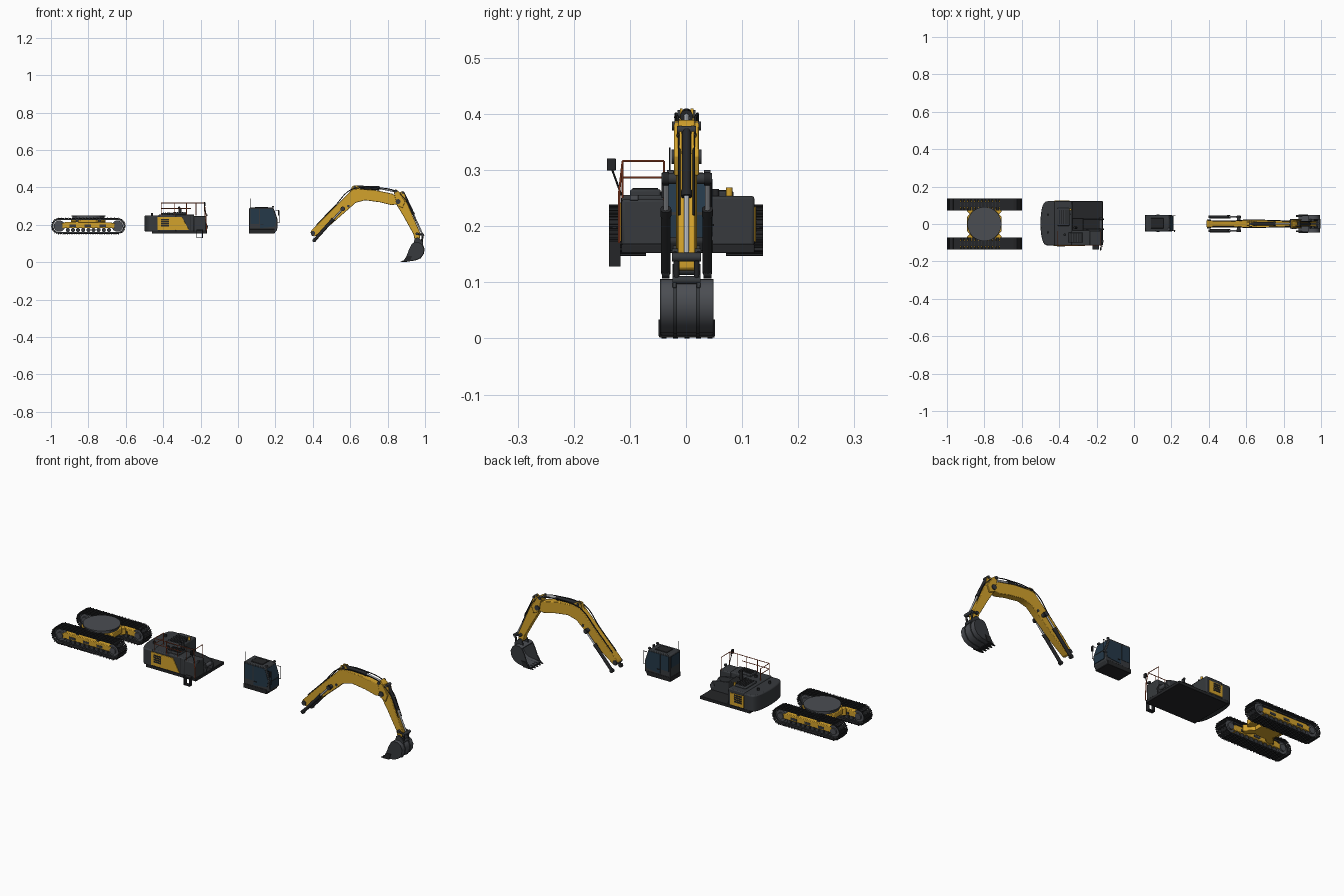
import bpy, bmesh, math
from mathutils import Vector, Matrix

def mat(name, r, g, b):
    m = bpy.data.materials.new(name)
    m.diffuse_color = (r, g, b, 1)
    return m

YEL = mat("yellow", .65, .36, .025)
BLK = mat("black", .018, .019, .021)
DRK = mat("charcoal", .038, .042, .047)
GRY = mat("steel", .07, .075, .085)
GLS = mat("glass", .018, .04, .065)
ORG = mat("rail_orange", .55, .10, .035)
CHR = mat("chrome", .45, .47, .5)

def finish(name, bm, m, bevel=0):
    bmesh.ops.recalc_face_normals(bm, faces=bm.faces[:])
    me = bpy.data.meshes.new(name)
    bm.to_mesh(me)
    bm.free()
    me.materials.append(m)
    ob = bpy.data.objects.new(name, me)
    bpy.context.collection.objects.link(ob)
    if bevel:
        b = ob.modifiers.new("bevel", 'BEVEL')
        b.width, b.segments, b.limit_method = bevel, 2, 'ANGLE'
    bpy.context.view_layer.objects.active = ob
    bpy.ops.object.select_all(action='DESELECT')
    ob.select_set(True)
    bpy.ops.object.shade_smooth_by_angle(angle=math.radians(35))
    return ob

def add_box(bm, lo, hi, M=Matrix()):
    c = [(a + b) / 2 for a, b in zip(lo, hi)]
    s = [b - a for a, b in zip(lo, hi)]
    bmesh.ops.create_cube(bm, size=1, matrix=M @ Matrix.Translation(c) @ Matrix.Diagonal((*s, 1)))

def boxes(name, m, items, bevel=0):
    bm = bmesh.new()
    for lo, hi in items:
        add_box(bm, lo, hi)
    return finish(name, bm, m, bevel)

def add_prism(bm, pts, a, b, axis='y'):
    P = (lambda p, t: (p[0], t, p[1])) if axis == 'y' else (lambda p, t: (p[0], p[1], t))
    lo = [bm.verts.new(P(p, a)) for p in pts]
    hi = [bm.verts.new(P(p, b)) for p in pts]
    bm.faces.new(lo)
    bm.faces.new(hi)
    for i in range(len(pts)):
        j = (i + 1) % len(pts)
        bm.faces.new((lo[i], lo[j], hi[j], hi[i]))

def prism(name, m, pts, spans, axis='y', bevel=0):
    bm = bmesh.new()
    for a, b in spans:
        add_prism(bm, pts, a, b, axis)
    return finish(name, bm, m, bevel)

def rods(name, m, items, seg=16):
    bm = bmesh.new()
    for a, b, r in items:
        a, b = Vector(a), Vector(b)
        R = (b - a).to_track_quat('Z', 'Y').to_matrix().to_4x4()
        bmesh.ops.create_cone(bm, cap_ends=True, segments=seg, radius1=r, radius2=r,
                              depth=(b - a).length, matrix=Matrix.Translation((a + b) / 2) @ R)
    return finish(name, bm, m)

def pins(name, m, items, seg=20):
    return rods(name, m, [((x, a, z), (x, b, z), r) for x, z, r, a, b in items], seg)

def hose(name, m, paths, r):
    for pts in paths:
        cu = bpy.data.curves.new(name, 'CURVE')
        cu.dimensions, cu.bevel_depth, cu.bevel_resolution, cu.resolution_u = '3D', r, 2, 6
        s = cu.splines.new('BEZIER')
        s.bezier_points.add(len(pts) - 1)
        for bp, p in zip(s.bezier_points, pts):
            bp.co = p
            bp.handle_left_type = bp.handle_right_type = 'AUTO'
        cu.materials.append(m)
        bpy.context.collection.objects.link(bpy.data.objects.new(name, cu))

# ---------- Undercarriage ----------
CX, CZ, HL, R, N = -.8, .193, .155, .039, 46

def loop_at(s):
    arc, st = math.pi * R, 2 * HL
    s %= 2 * (arc + st)
    if s < st:
        return CX - HL + s, CZ + R, 0
    if s < st + arc:
        a = (s - st) / R
        return CX + HL + R * math.sin(a), CZ + R * math.cos(a), a
    if s < 2 * st + arc:
        return CX + HL - (s - st - arc), CZ - R, math.pi
    a = math.pi + (s - 2 * st - arc) / R
    return CX - HL + R * math.sin(a), CZ + R * math.cos(a), a

pitch = (4 * HL + 2 * math.pi * R) / N
for side, sg in (("right", -1), ("left", 1)):
    y0, y1 = sorted((sg * .071, sg * .137))
    ym = sg * .104
    bm, bl = bmesh.new(), bmesh.new()
    for i in range(N):
        x, z, a = loop_at(i * pitch)
        M = Matrix.Translation((x, 0, z)) @ Matrix.Rotation(a, 4, 'Y')
        add_box(bm, (-pitch * .47, y0, -.001), (pitch * .47, y1, .003), M)
        add_box(bm, (-pitch * .42, y0, .003), (-pitch * .2, y1, .0065), M)
        add_box(bm, (pitch * .1, y0, .003), (pitch * .25, y1, .005), M)
        add_box(bl, (-pitch * .5, ym - .014, -.007), (pitch * .5, ym + .014, -.001), M)
    finish(side + "_track_shoes", bm, BLK)
    finish(side + "_track_chain", bl, DRK)
    # track frame, wheels and rollers
    prism(side + "_track_frame", YEL, [(-.945, .182), (-.66, .182), (-.655, .205), (-.68, .213), (-.92, .216), (-.945, .205)],
          [(ym - .024, ym + .024)], bevel=.003)
    pins(side + "_sprocket_idler", GRY, [(CX + s * HL, CZ, .03, ym - .02, ym + .02) for s in (-1, 1)] +
         [(CX + s * HL, CZ, .017, ym - .028, ym + .028) for s in (-1, 1)], 28)
    pins(side + "_rollers", DRK, [(-.91 + i * .0275, .172, .011, ym - .02, ym + .02) for i in range(9)] +
         [(x, .221, .008, ym - .015, ym + .015) for x in (-.86, -.74)], 16)
    boxes(side + "_frame_ribs", DRK, [((x, ym - .0255, .188), (x + .035, ym + .0255, .2)) for x in (-.9, -.82, -.74)])

oct_ = [(CX + .1 * math.cos(math.radians(22.5 + 45 * i)), .1 * math.sin(math.radians(22.5 + 45 * i))) for i in range(8)]
prism("centre_frame", YEL, oct_, [(.205, .232)], 'z', .003)
prism("centre_frame_lower", YEL, [(CX + (x - CX) * .6, y * .6) for x, y in oct_], [(.183, .205)], 'z')
bm = bmesh.new()
for a in (45, 135, 225, 315):
    add_box(bm, (.03, -.018, .186), (.115, .018, .22), Matrix.Translation((CX, 0, 0)) @ Matrix.Rotation(math.radians(a), 4, 'Z'))
finish("cross_legs", bm, YEL, .003)
rods("slew_ring", GRY, [((CX, 0, .23), (CX, 0, .243), .085), ((CX, 0, .243), (CX, 0, .25), .091)], 48)

# ---------- Upper body ----------
arc = [(-.455 - .045 * math.cos(math.radians(a)) ** .6, .0035 + .1185 * math.sin(math.radians(a))) for a in range(-88, 89, 8)]
boxes("deck_plate", BLK, [((-.46, -.115, .152), (-.167, .122, .168))], .002)
prism("counterweight", DRK, [(-.42, -.115)] + arc + [(-.42, .122)], [(.163, .25)], 'z', .006)
boxes("engine_house", DRK, [((-.425, -.115, .165), (-.33, .122, .254))], .005)
boxes("tank_box", DRK, [((-.334, -.115, .165), (-.235, -.035, .256)), ((-.237, -.115, .165), (-.17, -.038, .248))], .005)
boxes("centre_bay", BLK, [((-.335, -.036, .165), (-.27, .032, .24))], .003)
boxes("engine_hood", DRK, [((-.41, -.01, .25), (-.345, .085, .263)), ((-.35, -.1, .25), (-.275, -.045, .266))], .004)
boxes("hood_vents", BLK, [((-.345 + i * .009, -.095, .266), (-.34 + i * .009, -.05, .268)) for i in range(8)] +
      [((-.4 + i * .01, .0, .263), (-.395 + i * .01, .075, .265)) for i in range(6)])
prism("boom_mount", DRK, [(-.29, .165), (-.168, .165), (-.16, .19), (-.175, .215), (-.21, .225), (-.29, .235)],
      [(-.032, -.024), (.022, .03)], bevel=.002)
pins("boom_mount_pin", GRY, [(-.178, .195, .01, -.036, .034)])
prism("side_panel_right", YEL, [(-.43, .172), (-.262, .172), (-.3, .242), (-.43, .242)], [(-.1175, -.112)], bevel=.001)
prism("side_panel_left", YEL, [(-.425, .172), (-.345, .172), (-.345, .235), (-.425, .235)], [(.119, .1245)], bevel=.001)
boxes("side_grilles", BLK, [((-.412, y, .19 + i * .011), (-.37, y + .002, .198 + i * .011))
                            for y in (-.119, .124) for i in range(4)])
boxes("panel_seams", BLK, [((-.256, -.1162, .17), (-.254, -.114, .25)), ((-.4, .121, .168), (-.398, .1232, .172)),
                           ((-.236, -.1162, .17), (-.234, -.114, .246))])
rods("exhaust", BLK, [((-.31, -.02, .23), (-.31, -.02, .285), .008), ((-.31, -.02, .285), (-.318, -.02, .296), .006),
                      ((-.37, -.057, .25), (-.37, -.057, .266), .007), ((-.46, .05, .245), (-.46, .05, .262), .006),
                      ((-.46, -.045, .245), (-.46, -.045, .262), .006), ((-.345, .053, .25), (-.345, .053, .266), .006)])
rods("beacon", YEL, [((-.34, .077, .25), (-.34, .077, .269), .006)])
# handrails, mirror and step
r, t = .0018, .316
Y0, Y1 = -.113, -.039
rail = [((-.41, y, t), (-.18, y, t), r) for y in (Y0,)] + [((-.41, Y0, .287), (-.25, Y0, .287), r)]
rail += [((x, Y0, .25), (x, Y0, t), r) for x in (-.41, -.34, -.275, -.225)]
rail += [((-.18, Y0, t), (-.172, -.119, .262), r), ((-.172, -.119, .262), (-.168, -.119, .17), .0025),
         ((-.18, Y0, t), (-.18, Y1, t), r), ((-.18, Y1, t), (-.18, Y1, .245), r), ((-.41, Y0, t), (-.41, Y1, t), r),
         ((-.41, Y1, t), (-.41, Y1, .25), r), ((-.41, Y0, .287), (-.41, Y1, .287), r)]
rods("handrails", ORG, rail, 8)
rods("mirror_arm", BLK, [((-.175, -.115, .255), (-.178, -.132, .302), .0018)], 8)
boxes("mirror", BLK, [((-.183, -.141, .299), (-.175, -.125, .321))], .002)
boxes("side_step", BLK, [((-.223, -.137, .128), (-.187, -.117, .133)), ((-.223, -.137, .168), (-.187, -.115, .174)),
                         ((-.223, -.137, .128), (-.218, -.117, .174)), ((-.192, -.137, .128), (-.187, -.117, .174))])
boxes("front_lamp", GRY, [((-.172, -.1, .246), (-.162, -.085, .256))], .001)

# ---------- Cab ----------
C0, C1 = -.038, .046
prism("cab_shell", DRK, [(.06, .155), (.195, .155), (.209, .172), (.211, .225), (.19, .288), (.184, .292), (.065, .293), (.06, .288)],
      [(C0, C1)], bevel=.003)
rear_win = [(.068, .205), (.112, .205), (.112, .284), (.068, .284)]
door_win = [(.118, .182), (.198, .19), (.204, .224), (.185, .284), (.118, .284)]
for nm, pts in (("rear_side_window", rear_win), ("door_window", door_win)):
    prism(nm, GLS, pts, [(C0 - .0015, C0 + .002), (C1 - .002, C1 + .0015)])
W = .0015
prism("windscreen", GLS, [(.206, .225), (.211 + W, .225), (.191 + W, .284), (.185, .284)], [(C0 + .006, C1 - .006)])
boxes("lower_and_rear_glass", GLS, [((.205, C0 + .006, .18), (.2125, C1 - .006, .22)), ((.0585, C0 + .008, .225), (.062, C1 - .008, .284))])
boxes("roof_hatch", BLK, [((.09, C0 + .015, .29), (.16, C1 - .015, .296))], .002)
boxes("cab_skirt", BLK, [((.058, C0 - .002, .153), (.196, C1 + .002, .176))], .002)
boxes("door_handles", BLK, [((.121, y, .2), (.135, y + .004, .204)) for y in (C0 - .004, C1)])
boxes("cab_lamps", GRY, [((.182, y, .291), (.192, y + .012, .3)) for y in (C0 + .004, C1 - .014)], .001)
rods("cab_grab_rails", BLK, [q for y in (C0 + .002, C1 - .002) for q in
     (((.2, y, .275), (.22, y, .275), .0016), ((.22, y, .275), (.22, y, .21), .0016), ((.22, y, .21), (.208, y, .21), .0016))], 8)
rods("cab_antenna", BLK, [((.066, -.029, .288), (.066, -.029, .34), .001)], 6)
boxes("cab_mirror", BLK, [((.213, C0 - .006, .25), (.219, C0 + .006, .278))], .001)

# ---------- Boom ----------
prism("boom", YEL, [(.388, .158), (.393, .17), (.49, .268), (.57, .348), (.61, .388), (.64, .392), (.73, .386), (.825, .366), (.865, .338),
      (.872, .322), (.858, .31), (.82, .305), (.76, .32), (.68, .331), (.63, .318), (.57, .265), (.49, .195), (.412, .138), (.396, .14)],
      [(-.018, .02)], bevel=.0025)
prism("stick_cylinder_bracket", YEL, [(.595, .37), (.612, .408), (.635, .41), (.665, .385)], [(-.011, -.006), (.008, .013)])
pins("boom_pins", DRK, [(.401, .154, .012, -.023, .025), (.56, .285, .01, -.044, .046), (.856, .324, .013, -.026, .028),
                        (.625, .4, .007, -.015, .017), (.59, .3, .007, -.02, .022)])
for nm, y in (("right", -.036), ("left", .038)):
    rods(nm + "_boom_cylinder", BLK, [((.408, y, .117), (.505, y, .225), .0085), ((.5, y, .219), (.51, y, .2305), .0098)], 20)
    rods(nm + "_boom_rod", CHR, [((.505, y, .225), (.56, y, .285), .0045)])
    pins(nm + "_boom_cylinder_eyes", BLK, [(.408, .117, .01, y - .007, y + .007), (.56, .285, .012, y - .006, y + .006)])
rods("stick_cylinder", BLK, [((.625, .001, .4), (.75, .001, .396), .01), ((.745, .001, .396), (.757, .001, .3957), .0115)], 20)
rods("stick_rod", CHR, [((.755, .001, .396), (.842, .001, .378), .005)])
hose("boom_hoses", BLK, [[(.42, y, .2), (.52, y, .302), (.6, y * 1.3, .385), (.66, y * 1.3, .399), (.74, y * 1.2, .398), (.83, y, .385),
                          (.875, y, .36)] for y in (-.014, .016)], .0025)

# ---------- Stick and bucket ----------
prism("stick", YEL, [(.832, .38), (.843, .39), (.862, .376), (.905, .315), (.975, .155), (.972, .125), (.958, .116), (.944, .122),
      (.938, .15), (.888, .24), (.847, .308)], [(-.014, .016)], bevel=.0025)
prism("stick_cheeks", YEL, [(.832, .38), (.843, .388), (.86, .376), (.893, .325), (.88, .29), (.85, .303)], [(-.021, -.013), (.015, .023)], bevel=.002)
rods("bucket_cylinder", BLK, [((.882, .001, .372), (.936, .001, .258), .008), ((.933, .001, .264), (.938, .001, .253), .0095)], 20)
rods("bucket_rod", CHR, [((.936, .001, .258), (.988, .001, .145), .0045)])
prism("bucket_cylinder_lug", YEL, [(.858, .37), (.88, .38), (.888, .37), (.9, .32)], [(-.012, -.008), (.01, .014)])
link = [((.957, y, .152), (.988, y, .145), .005) for y in (-.02, .022)] + [((.988, y, .145), (.982, y, .104), .005) for y in (-.017, .019)]
rods("bucket_links", BLK, link, 12)
pins("stick_pins", DRK, [(.957, .152, .008, -.025, .027), (.988, .145, .008, -.025, .027), (.957, .122, .009, -.024, .026),
                         (.982, .104, .007, -.024, .026), (.882, .372, .007, -.016, .018), (.842, .379, .008, -.025, .027)])
hose("stick_hoses", BLK, [[(.87, y, .362), (.905, y, .325), (.93, y, .27), (.95, y, .22)] for y in (-.012, .014)], .002)
B0, B1 = -.044, .047
shell = [(.93, .098), (.945, .106), (.968, .105), (.985, .094), (.995, .072), (.991, .045), (.975, .023), (.95, .011), (.915, .006), (.882, .004)]
inner = [(x - .006 * (z > .01) * (x > .95), z + (.005 if z < .06 else -.005)) for x, z in shell]
prism("bucket_shell", GRY, shell + inner[::-1], [(B0, B1)])
prism("bucket_sides", DRK, shell + [(.9, .03), (.915, .07)], [(B0 - .002, B0 + .003), (B1 - .003, B1 + .002)])
boxes("bucket_lip", BLK, [((.88, B0 - .004, .002), (.905, B1 + .004, .009))], .001)
prism("side_cutters", BLK, [(.885, .004), (.92, .004), (.93, .034), (.902, .034)], [(B0 - .005, B0 + .001), (B1 - .001, B1 + .005)])
prism("bucket_teeth", BLK, [(.866, .001), (.898, 0), (.898, .011), (.885, .01)], [(B0 + i * .0205, B0 + i * .0205 + .009) for i in range(5)])
prism("bucket_ears", DRK, [(.938, .1), (.945, .126), (.962, .133), (.985, .113), (.99, .09), (.965, .095)], [(-.024, -.017), (.019, .026)], bevel=.001)
prism("bucket_wear_straps", DRK, [(x + .003 * (x > .95), z - .002 * (z < .03)) for x, z in shell[3:]] + inner[3:][::-1],
      [(-.022, -.016), (.018, .024)])
